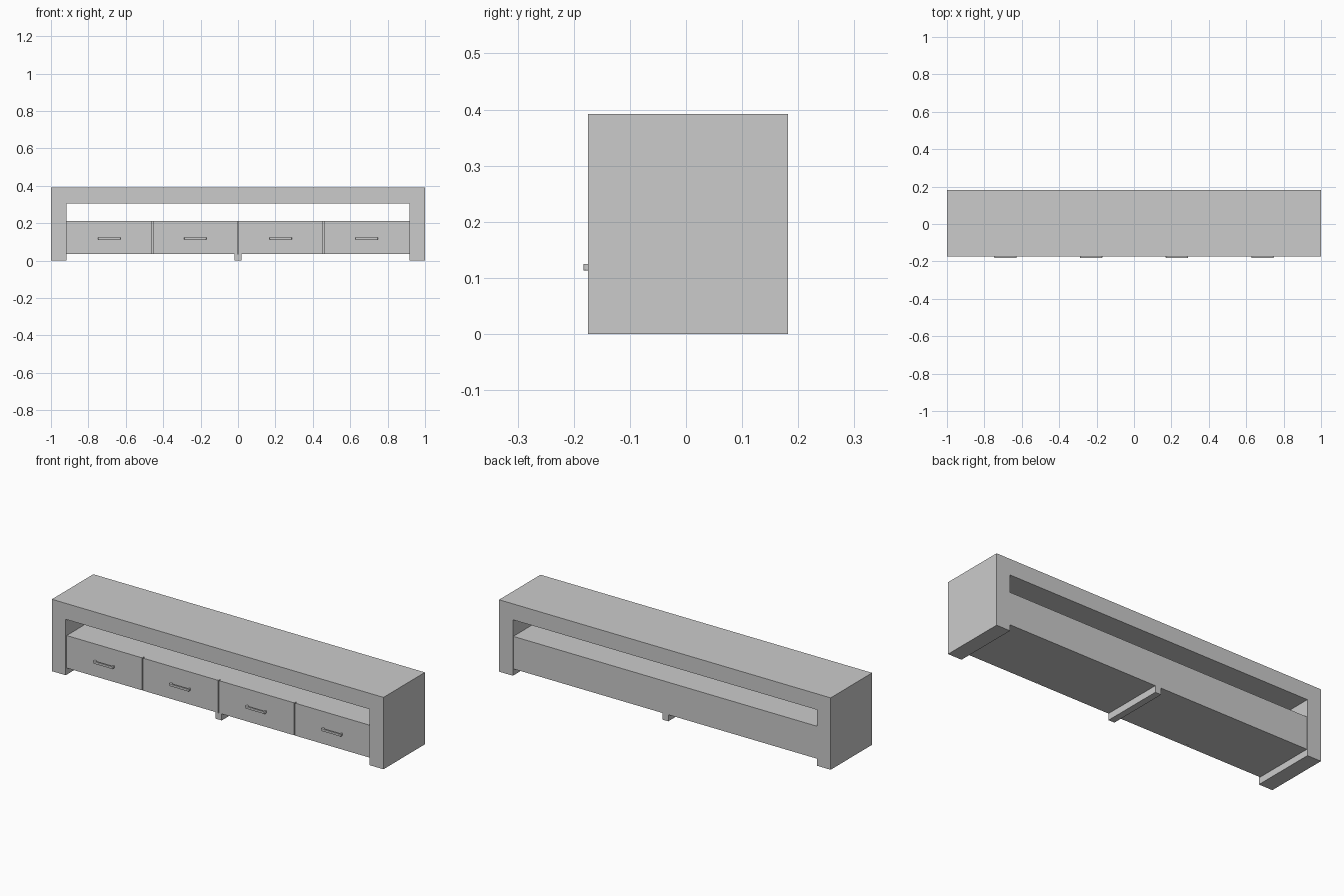
import bpy, bmesh
from mathutils import Vector

if "Cube" in bpy.data.objects:
    bpy.data.objects.remove(bpy.data.objects["Cube"])


def extrude_profile(name, points, direction, bevel=0.0):
    """Closed polygon extruded along a vector into a solid."""
    bm = bmesh.new()
    face = bm.faces.new([bm.verts.new(p) for p in points])
    result = bmesh.ops.extrude_face_region(bm, geom=[face], use_keep_orig=True)
    moved = [g for g in result["geom"] if isinstance(g, bmesh.types.BMVert)]
    bmesh.ops.translate(bm, verts=moved, vec=Vector(direction))
    bmesh.ops.recalc_face_normals(bm, faces=bm.faces)
    mesh = bpy.data.meshes.new(name)
    bm.to_mesh(mesh)
    bm.free()
    obj = bpy.data.objects.new(name, mesh)
    bpy.context.collection.objects.link(obj)
    if bevel:
        mod = obj.modifiers.new("soft_edges", "BEVEL")
        mod.width = bevel
        mod.segments = 2
    return obj


def box(name, x0, x1, y0, y1, z0, z1):
    outline = [(x0, y0, z0), (x1, y0, z0), (x1, y0, z1), (x0, y0, z1)]
    return extrude_profile(name, outline, (0, y1 - y0, 0))


FRONT, BACK, HEIGHT = -0.175, 0.182, 0.392
INNER, UNDER = 0.917, 0.305          # opening half width, underside of the top
LOW, HIGH = 0.036, 0.213             # drawer unit
DRAWER_FRONT = -0.166

# Outer frame: one thick inverted U
profile = [(-1, 0), (-1, HEIGHT), (1, HEIGHT), (1, 0),
           (INNER, 0), (INNER, UNDER), (-INNER, UNDER), (-INNER, 0)]
extrude_profile("outer_frame", [(x, FRONT, z) for x, z in profile],
                (0, BACK - FRONT, 0))

# Drawer carcass between the sides
box("drawer_carcass", -INNER, INNER, -0.15, 0.178, LOW, HIGH)

# Centre support under the carcass
box("centre_support", -0.018, 0.018, -0.166, 0.178, 0, LOW)

# Four drawer fronts with bow handles
pitch = 2 * INNER / 4
gap = 0.003
for i in range(4):
    x0 = -INNER + i * pitch
    cx = x0 + pitch / 2
    box(f"drawer_front_{i + 1}", x0 + gap * (i > 0), x0 + pitch - gap * (i < 3),
        DRAWER_FRONT, -0.15, LOW, HIGH)
    y = DRAWER_FRONT + 0.002
    bow = [(-0.06, y), (-0.06, -0.179), (-0.056, -0.183), (0.056, -0.183),
           (0.06, -0.179), (0.06, y), (0.05, y), (0.048, -0.174),
           (-0.048, -0.174), (-0.05, y)]
    extrude_profile(f"drawer_handle_{i + 1}", [(cx + a, b, 0.113) for a, b in bow],
                    (0, 0, 0.012), bevel=0.0015)
